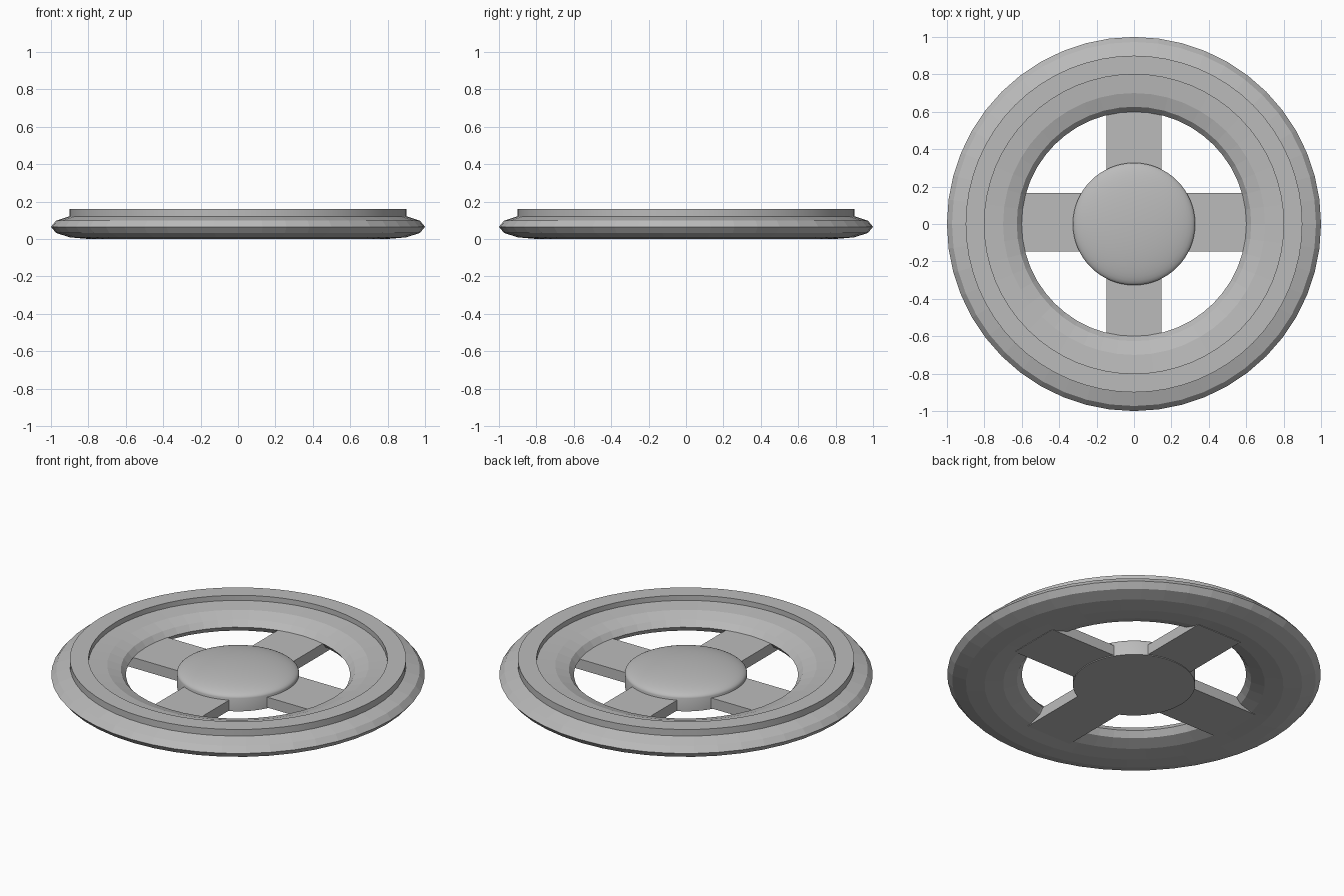
import bpy, bmesh, math

cube = bpy.data.objects.get("Cube")
if cube:
    bpy.data.objects.remove(cube, do_unlink=True)

grey = bpy.data.materials.new("plain grey")
grey.use_nodes = True
grey.diffuse_color = (0.5, 0.5, 0.5, 1)
grey.node_tree.nodes["Principled BSDF"].inputs["Base Color"].default_value = (0.5, 0.5, 0.5, 1)


def lathe(name, profile, closed, segments, smooth=None):
    """Revolve a radius/height profile around z."""
    bm = bmesh.new()
    verts = [bm.verts.new((r, 0, z)) for r, z in profile]
    pairs = list(zip(verts, verts[1:]))
    if closed:
        pairs.append((verts[-1], verts[0]))
    edges = [bm.edges.new(p) for p in pairs]
    bmesh.ops.spin(bm, geom=verts + edges, cent=(0, 0, 0), axis=(0, 0, 1),
                   angle=math.tau, steps=segments, use_merge=True)
    bmesh.ops.remove_doubles(bm, verts=bm.verts, dist=0.0001)
    bmesh.ops.recalc_face_normals(bm, faces=bm.faces)
    mesh = bpy.data.meshes.new(name)
    bm.to_mesh(mesh)
    bm.free()
    mesh.materials.append(grey)
    obj = bpy.data.objects.new(name, mesh)
    bpy.context.collection.objects.link(obj)
    if smooth:
        bpy.ops.object.select_all(action='DESELECT')
        obj.select_set(True)
        bpy.context.view_layer.objects.active = obj
        bpy.ops.object.shade_smooth_by_angle(angle=math.radians(smooth))
    return obj


def box(name, low, high):
    size = [b - a for a, b in zip(low, high)]
    middle = [(a + b) / 2 for a, b in zip(low, high)]
    bpy.ops.mesh.primitive_cube_add(size=1, location=middle)
    obj = bpy.context.object
    obj.name = name
    obj.scale = size
    obj.data.materials.append(grey)


# Flattened twelve-sided rim
steps = [math.tau * i / 12 for i in range(12)]
lathe("rim", [(0.8 + 0.2 * math.cos(a), 0.065 + 0.065 * math.sin(a)) for a in steps], True, 48)

# Raised band on the rim
lathe("raised_band", [(0.8, 0.09), (0.9, 0.09), (0.9, 0.16), (0.8, 0.16)], True, 64, 30)

# Hub: straight drum with a shallow dome
dome = [(0.327 * math.cos(a), 0.077 + 0.058 * math.sin(a))
        for a in (math.pi / 2 * i / 12 for i in range(13))]
lathe("hub", [(0, 0), (0.327, 0)] + dome, False, 64, 40)

# Crossed spokes, ending inside the rim
box("side_spokes", (-0.71, -0.147, 0.005), (0.71, 0.167, 0.066))
box("front_back_spokes", (-0.147, -0.71, 0.004), (0.147, 0.71, 0.065))
